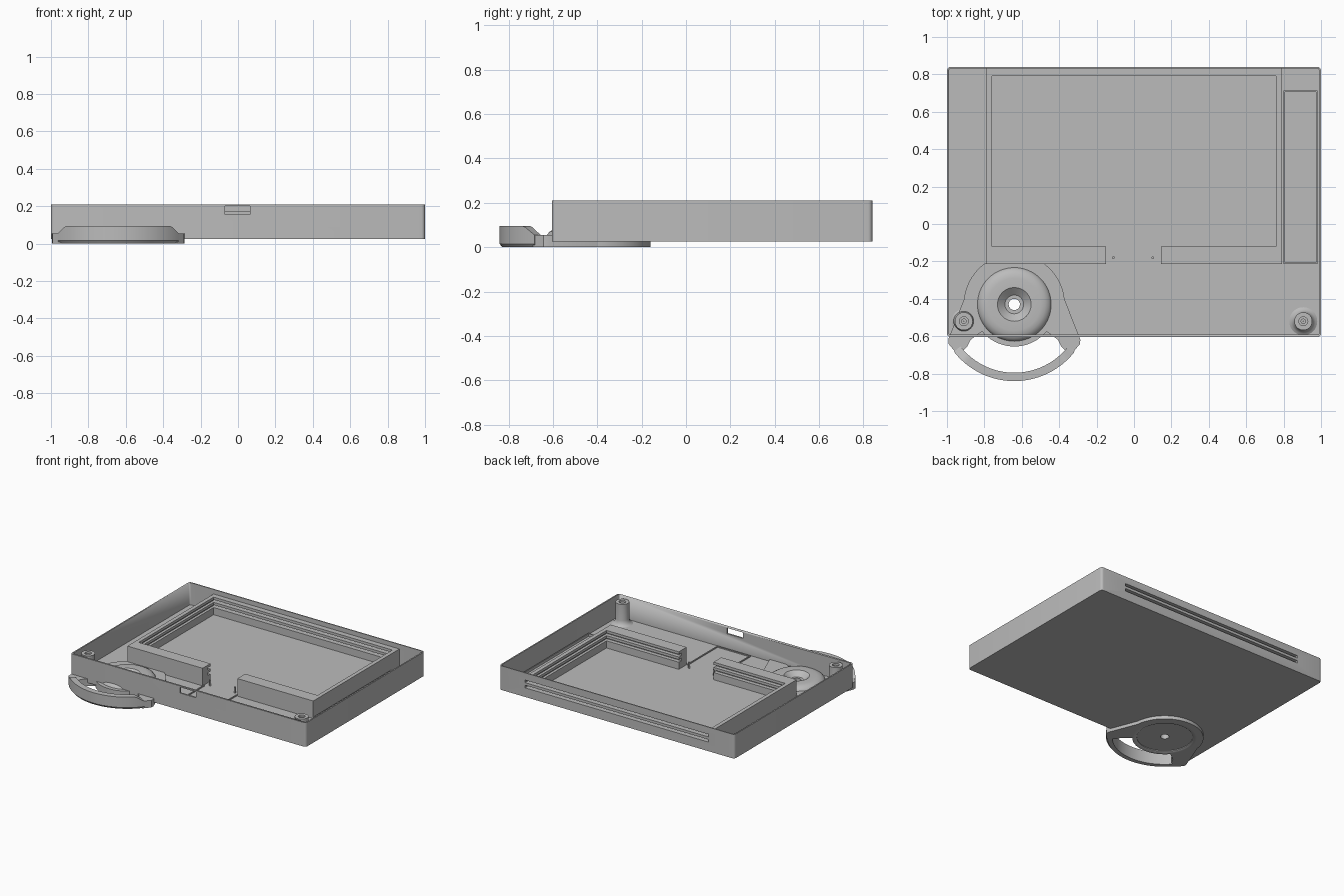
import bpy, bmesh, math
from mathutils import Vector

if "Cube" in bpy.data.objects:
    bpy.data.objects.remove(bpy.data.objects["Cube"], do_unlink=True)

grey = bpy.data.materials.new("plain_grey")
grey.use_nodes = True
grey.diffuse_color = (0.5, 0.5, 0.5, 1)
grey.node_tree.nodes["Principled BSDF"].inputs["Base Color"].default_value = (0.5, 0.5, 0.5, 1)

FLOOR, RIM = 0.025, 0.21
HUB = Vector((-0.64, -0.43, 0))


def finish(bm, name, smooth=False):
    bmesh.ops.recalc_face_normals(bm, faces=bm.faces)
    mesh = bpy.data.meshes.new(name)
    bm.to_mesh(mesh)
    bm.free()
    mesh.materials.append(grey)
    ob = bpy.data.objects.new(name, mesh)
    bpy.context.collection.objects.link(ob)
    if smooth:
        bpy.ops.object.select_all(action="DESELECT")
        ob.select_set(True)
        bpy.context.view_layer.objects.active = ob
        bpy.ops.object.shade_smooth_by_angle(angle=math.radians(35))
    return ob


def box(name, x0, x1, y0, y1, z0, z1, round_corners=0):
    bm = bmesh.new()
    bmesh.ops.create_cube(bm, size=1)
    for v in bm.verts:
        v.co = (x1 if v.co.x > 0 else x0, y1 if v.co.y > 0 else y0, z1 if v.co.z > 0 else z0)
    if round_corners:
        upright = [e for e in bm.edges if abs(e.verts[0].co.z - e.verts[1].co.z) > 0.01]
        bmesh.ops.bevel(bm, geom=upright, offset=round_corners, segments=5,
                        profile=0.5, affect="EDGES")
    return finish(bm, name, round_corners > 0)


def lathe(name, profile, centre, steps=64):
    # Closed ring made by spinning a closed (radius, height) profile
    bm = bmesh.new()
    rings = []
    for i in range(steps):
        a = math.tau * i / steps
        rings.append([bm.verts.new((centre[0] + r * math.cos(a), centre[1] + r * math.sin(a), z))
                      for r, z in profile])
    n = len(profile)
    for i in range(steps):
        a, b = rings[i], rings[(i + 1) % steps]
        for j in range(n):
            k = (j + 1) % n
            bm.faces.new((a[j], b[j], b[k], a[k]))
    return finish(bm, name, True)


def sector(name, r0, r1, z0, top, half_angle, steps=40):
    # Arc wall around the hub, centred on -y; top is a function of the angle
    bm = bmesh.new()
    sections = []
    for i in range(steps + 1):
        a = math.radians(half_angle) * (2 * i / steps - 1)
        d = Vector((math.sin(a), -math.cos(a), 0))
        h = top(abs(math.degrees(a)))
        sections.append([bm.verts.new(HUB + d * r + Vector((0, 0, z)))
                         for r, z in ((r0, z0), (r1 - 0.012, z0), (r1, z0 + 0.015), (r1, h), (r0, h))])
    for a, b in zip(sections, sections[1:]):
        for j in range(5):
            k = (j + 1) % 5
            bm.faces.new((a[j], b[j], b[k], a[k]))
    bm.faces.new(sections[0])
    bm.faces.new(sections[-1])
    return finish(bm, name, True)


def prism(name, points, z0, z1):
    bm = bmesh.new()
    base = bm.faces.new([bm.verts.new((x, y, z0)) for x, y in points])
    moved = bmesh.ops.extrude_face_region(bm, geom=[base])["geom"]
    bmesh.ops.translate(bm, vec=(0, 0, z1 - z0),
                        verts=[g for g in moved if isinstance(g, bmesh.types.BMVert)])
    return finish(bm, name, True)


def cut(target, cutters):
    for c in cutters:
        c.hide_render = True
        c.hide_set(True)
        c.display_type = "WIRE"
        m = target.modifiers.new("cut", "BOOLEAN")
        m.operation, m.solver, m.object = "DIFFERENCE", "EXACT", c
    # Apply the cuts, then drop the cutters
    dg = bpy.context.evaluated_depsgraph_get()
    mesh = bpy.data.meshes.new_from_object(target.evaluated_get(dg))
    target.modifiers.clear()
    target.data = mesh


# Cutters shared by the tray and the inner frame
slots = [box("slot_cutter", -0.78, 0.78, -0.15, 0.9, z, z + 0.02) for z in (0.095, 0.135)]
hollow = box("hollow_cutter", -0.99, 0.99, -0.592, 0.832, 0.04, 0.3, 0.012)
port = box("port_cutter", -0.07, 0.065, -0.7, -0.5, 0.155, 0.2)
hub_hole = box("hub_hole_cutter", HUB.x - 0.05, HUB.x + 0.05, HUB.y - 0.05, HUB.y + 0.05, 0, 0.1)
opening = box("opening_cutter", -0.76, 0.76, -0.12, 0.79, 0, 0.3)
cable_gap = box("cable_gap_cutter", -0.15, 0.145, -0.3, 0, 0, 0.3)

# Open tray
tray = box("tray", -1, 1, -0.605, 0.84, FLOOR, RIM, 0.02)
cut(tray, [hollow, port, hub_hole] + slots)

# Raised inner frame with sliding grooves
frame = box("inner_frame", -0.79, 0.79, -0.215, 0.835, 0.035, 0.175)
cut(frame, [opening, cable_gap] + slots)

for c in [hollow, port, hub_hole, opening, cable_gap] + slots:
    bpy.data.objects.remove(c, do_unlink=True)


# Low ridges around the side pocket and the cable channel
def ridge(name, x0, x1, y0, y1, top, sides, t=0.008):
    spans = {"left": (x1 - t, x1, y0, y1), "right": (x0, x0 + t, y0, y1),
             "front": (x0, x1, y0, y0 + t), "back": (x0, x1, y1 - t, y1)}
    for s in sides:
        box(f"{name}_{s}", *spans[s], 0.035, top)


ridge("side_pocket", 0.80, 0.98, -0.215, 0.715, 0.06, ("left", "right", "front", "back"))
ridge("cable_channel", -0.145, 0.14, -0.58, -0.21, 0.048, ("left", "right", "front"))

# Locating pegs
for side, x in (("right", -0.11), ("left", 0.10)):
    lathe(f"{side}_peg", [(0.0005, 0.035), (0.007, 0.035), (0.007, 0.085), (0.0005, 0.085)],
          (x, -0.18), 12)

# Screw posts with flared feet
for side, x in (("right", -0.91), ("left", 0.905)):
    foot = 0.075 if side == "right" else 0.085
    lathe(f"{side}_screw_post",
          [(0.001, 0.035), (foot, 0.035), (foot - 0.02, 0.045), (0.052, 0.06), (0.048, 0.08),
           (0.048, 0.205), (0.024, 0.205), (0.024, 0.19), (0.012, 0.19), (0.012, 0.15),
           (0.001, 0.15)], (x, -0.52), 32)

# Hub dish with a central hole
lathe("hub_dish",
      [(0.03, 0.012), (0.03, 0.05), (0.05, 0.05), (0.09, 0.085), (0.14, 0.085), (0.165, 0.081),
       (0.185, 0.07), (0.197, 0.055), (0.2, 0.04), (0.2, 0.012)], HUB)

# Clip plate: ring round the hub, handle arc and the two shoulders that join them
PLATE = 0.055
lathe("clip_ring", [(0.195, 0.006), (0.205, 0), (0.225, 0), (0.225, PLATE), (0.195, PLATE)], HUB)


def polar(r, degrees):
    a = math.radians(degrees)
    return HUB.x + r * math.sin(a), HUB.y - r * math.cos(a)


back_arc = [polar(0.27, 96 + i * 168 / 32) for i in range(33)]
inner_arc = [polar(0.22, 264 - i * 168 / 32) for i in range(33)]
prism("clip_back", back_arc + inner_arc, 0, PLATE)
for side, s in (("left", 1), ("right", -1)):
    arc = [polar(0.22, s * (96 - i * 46 / 12)) for i in range(13)]
    tip = [polar(0.30, s * 51), polar(0.34, s * 48), polar(0.365, s * 48)]
    rim = [polar(0.405, s * 50), polar(0.41, s * 59), polar(0.40, s * 62)]
    prism(f"clip_{side}_shoulder", arc + tip + rim + [polar(0.27, s * 96)], 0, PLATE)
sector("clip_handle", 0.365, 0.41, 0,
       lambda a: PLATE + 0.04 * min(1, max(0, (52 - a) / 9)), 52)
